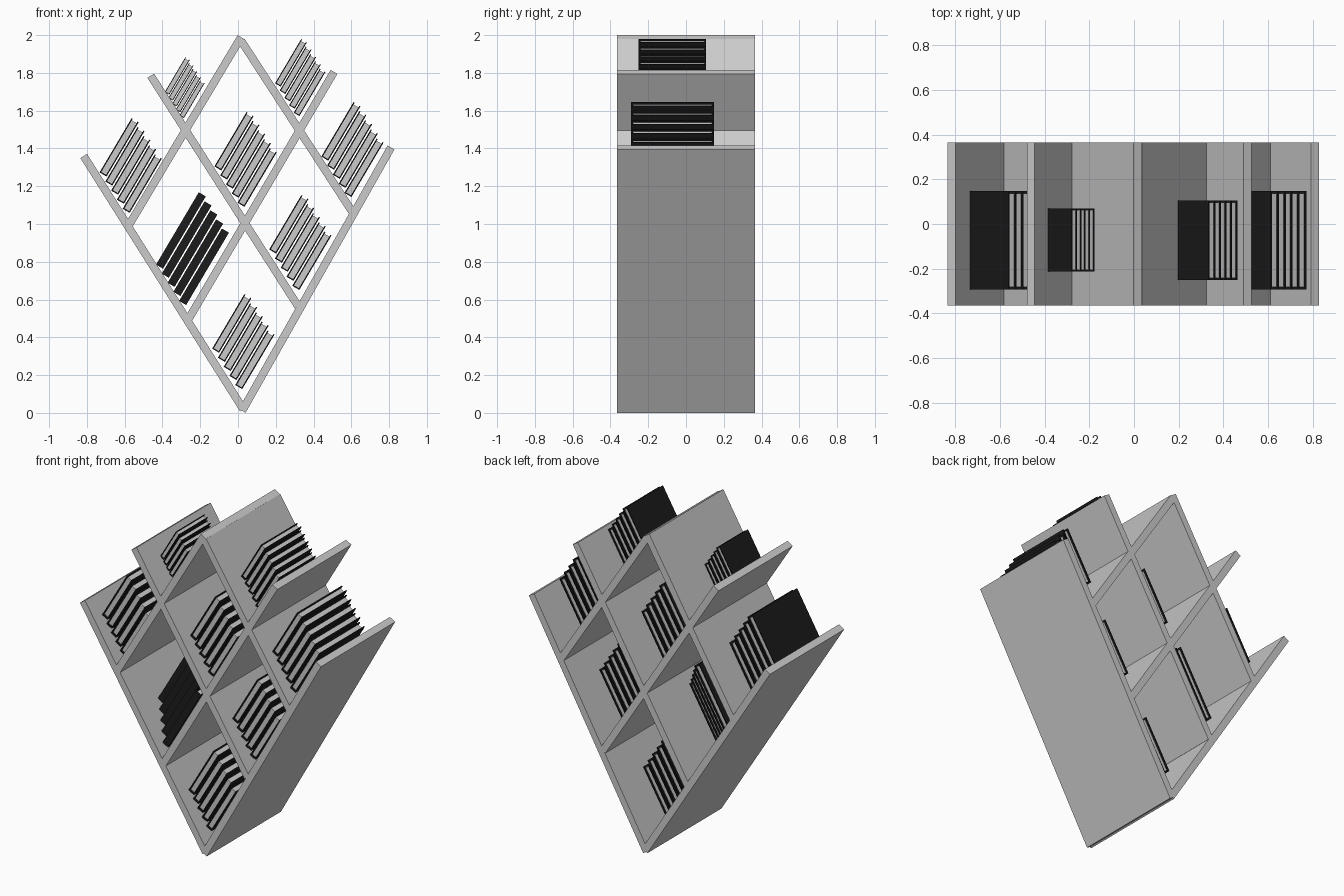
import bpy, bmesh, math
from mathutils import Matrix, Vector

if "Cube" in bpy.data.objects:
    bpy.data.objects.remove(bpy.data.objects["Cube"])

black = bpy.data.materials.new("black_cover")
black.diffuse_color = (0.012, 0.012, 0.012, 1)
black.use_nodes = True
black.node_tree.nodes["Principled BSDF"].inputs["Base Color"].default_value = black.diffuse_color


def add_box(bm, origin, u, n, ur, yr, nr):
    """Box spanning ranges along u, y and n, measured from origin."""
    y = Vector((0, 1, 0))
    frame = Matrix((u, y, n)).transposed().to_4x4()
    c = [(r[0] + r[1]) / 2 for r in (ur, yr, nr)]
    s = [r[1] - r[0] for r in (ur, yr, nr)]
    m = Matrix.Translation(origin) @ frame @ Matrix.Translation(c) @ Matrix.Diagonal((*s, 1))
    bmesh.ops.create_cube(bm, size=1, matrix=m)


def finish(bm, name, mat=None):
    bmesh.ops.recalc_face_normals(bm, faces=bm.faces)
    me = bpy.data.meshes.new(name)
    bm.to_mesh(me)
    bm.free()
    ob = bpy.data.objects.new(name, me)
    bpy.context.collection.objects.link(ob)
    if mat:
        me.materials.append(mat)


# Crossing shelf boards: (x, z) start and end of each centre line
boards = {
    "right_board_lower": ((0.022, 0.011), (0.81, 1.405)),
    "right_board_middle": ((-0.26, 0.50), (0.508, 1.805)),
    "right_board_upper": ((-0.58, 0.99), (0.016, 1.989)),
    "left_board_lower": ((0.029, 0.018), (-0.817, 1.36)),
    "left_board_middle": ((0.318, 0.565), (-0.462, 1.785)),
    "left_board_upper": ((0.608, 1.06), (0.018, 1.968)),
}
T, D = 0.021, 0.365
for name, (a, b) in boards.items():
    a, b = Vector((a[0], 0, a[1])), Vector((b[0], 0, b[1]))
    u = (b - a).normalized()
    n = Vector((u.z, 0, -u.x))
    bm = bmesh.new()
    add_box(bm, a, u, n, (0, (b - a).length), (-D, D), (-T, T))
    finish(bm, name)

# Books lean parallel to the right-rising boards, stepping down the left-rising ones
ang = math.radians(59.4)
U = Vector((math.cos(ang), 0, math.sin(ang)))
N = Vector((U.z, 0, -U.x))
STEP = Vector((0.537, 0, -0.843)) * 0.057


def stack(name, x, z, k=1.0, spine_front=False):
    """Five books; (x, z) is the lower left corner of the first one."""
    covers, pages = bmesh.new(), bmesh.new()
    th, c, lip = 0.043 * k, 0.0065 * k, 0.011 * k
    for i in range(5):
        o = Vector((x, 0, z)) + STEP * (i * k)
        if spine_front:
            y0 = -0.17 - 0.032 * i
            ur, yr = (0, 0.445 * k), (y0, y0 + 0.335 * k)
            spine = (ur, (yr[0], yr[0] + c))
            block = ((lip, ur[1] - lip), (yr[0] + c, yr[1] - lip))
        else:
            ur, yr = (0, 0.335 * k), (-0.072 - 0.22 * k, -0.072 + 0.22 * k)
            spine = ((0, c), yr)
            block = ((c, ur[1] - lip), (yr[0] + lip, yr[1] - lip))
        add_box(covers, o, U, N, ur, yr, (0, c))
        add_box(covers, o, U, N, ur, yr, (th - c, th))
        add_box(covers, o, U, N, *spine, (c, th - c))
        add_box(pages, o, U, N, *block, (c, th - c))
    finish(covers, name + "_covers", black)
    finish(pages, name + "_pages")


stack("bottom_books", -0.137, 0.340)
stack("lower_right_books", 0.165, 0.865)
stack("lower_left_books", -0.434, 0.785, spine_front=True)
stack("centre_books", -0.125, 1.305)
stack("outer_left_books", -0.733, 1.273)
stack("top_left_books", -0.388, 1.698, 0.64)
stack("top_right_books", 0.196, 1.745, 0.81)
stack("outer_right_books", 0.441, 1.357)
